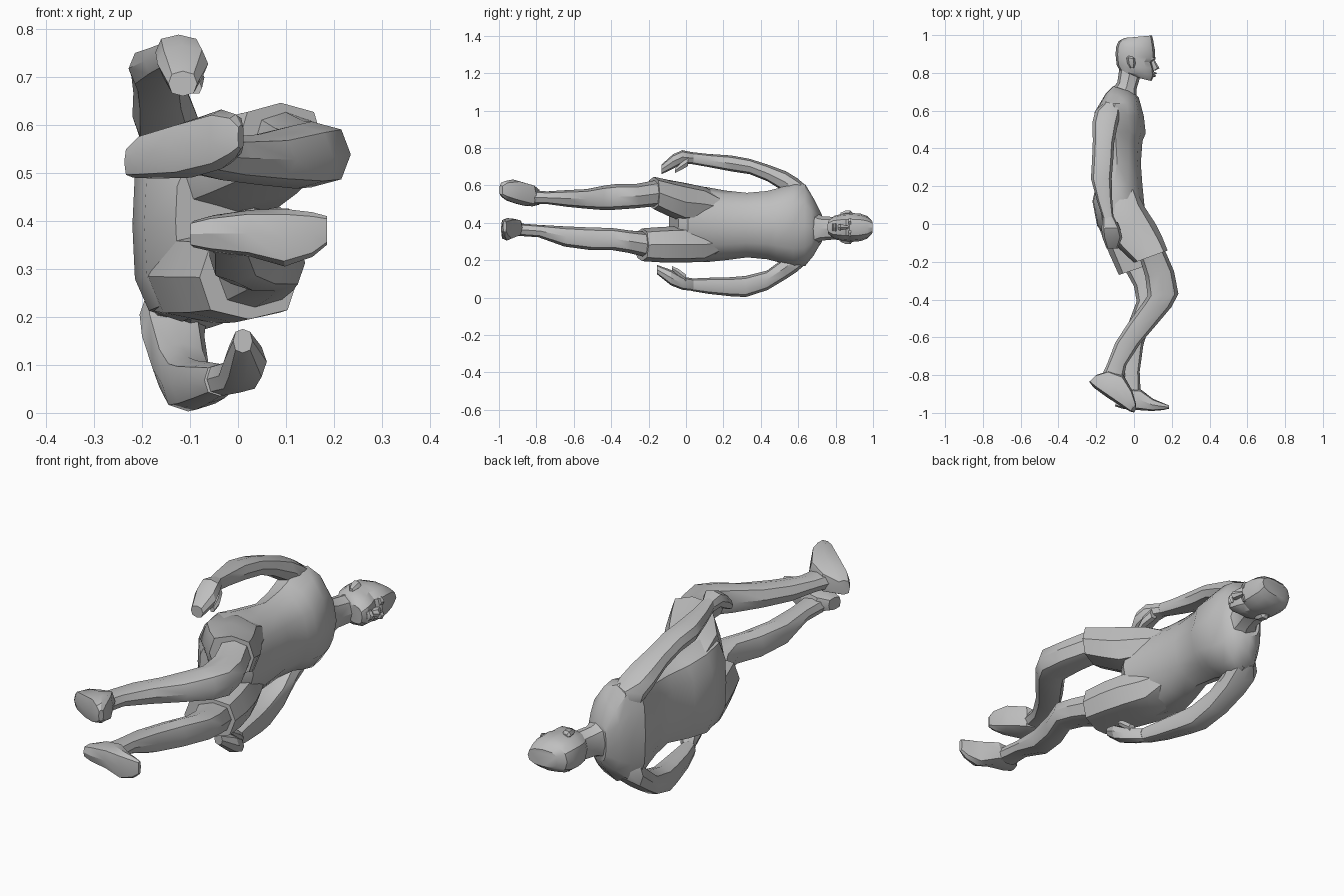
import bpy, bmesh, math

cube = bpy.data.objects.get("Cube")
if cube:
    bpy.data.objects.remove(cube, do_unlink=True)

# One plain grey for the whole figure
grey = bpy.data.materials.new("plain_grey")
grey.use_nodes = True
COLOUR = (0.52, 0.52, 0.52, 1)
grey.diffuse_color = COLOUR
bsdf = next(n for n in grey.node_tree.nodes if n.type == 'BSDF_PRINCIPLED')
bsdf.inputs["Base Color"].default_value = COLOUR
bsdf.inputs["Roughness"].default_value = 0.8


def power(v, p):
    return math.copysign(abs(v) ** p, v)


def loft(name, rings, sides=8, p=0.8, angle=32, lean=0.0):
    """Skin through rings (front_x, front_y, back_x, back_y, z_low, z_high).
    lean moves the widest part of every ring towards the back."""
    bm = bmesh.new()
    loops = []
    for fx, fy, bx, by, z0, z1 in rings:
        loop = []
        for i in range(sides):
            a = 2 * math.pi * i / sides
            c, s = power(math.cos(a), p), power(math.sin(a), p)
            c -= lean * s * s
            loop.append(bm.verts.new(((fx + bx) / 2 + c * (fx - bx) / 2,
                                      (fy + by) / 2 + c * (fy - by) / 2,
                                      (z0 + z1) / 2 + s * (z1 - z0) / 2)))
        loops.append(loop)
    for a, b in zip(loops, loops[1:]):
        for i in range(sides):
            j = (i + 1) % sides
            bm.faces.new((a[i], a[j], b[j], b[i]))
    bm.faces.new(loops[0])
    bm.faces.new(loops[-1])
    bmesh.ops.recalc_face_normals(bm, faces=bm.faces)
    mesh = bpy.data.meshes.new(name)
    bm.to_mesh(mesh)
    bm.free()
    mesh.materials.append(grey)
    ob = bpy.data.objects.new(name, mesh)
    bpy.context.collection.objects.link(ob)
    bpy.ops.object.select_all(action='DESELECT')
    ob.select_set(True)
    bpy.context.view_layer.objects.active = ob
    bpy.ops.object.shade_smooth_by_angle(angle=math.radians(angle))
    return ob


# Torso from pelvis to collar
loft("torso", [
    (0.04, -0.04, -0.13, -0.09, 0.27, 0.53),
    (0.07, 0.01, -0.195, -0.01, 0.20, 0.59),
    (0.055, 0.10, -0.22, 0.12, 0.19, 0.59),
    (0.045, 0.20, -0.198, 0.22, 0.20, 0.572),
    (0.036, 0.32, -0.165, 0.33, 0.215, 0.56),
    (0.045, 0.44, -0.18, 0.43, 0.205, 0.57),
    (0.062, 0.48, -0.195, 0.50, 0.19, 0.585),
    (0.052, 0.57, -0.21, 0.59, 0.16, 0.615),
    (0.035, 0.635, -0.18, 0.64, 0.17, 0.605),
    (0.025, 0.67, -0.15, 0.69, 0.225, 0.53),
    (0.0, 0.695, -0.11, 0.73, 0.285, 0.455),
], sides=12, p=0.85, angle=35, lean=0.25)

# Neck and head
loft("neck", [
    (0.015, 0.67, -0.12, 0.71, 0.285, 0.455),
    (0.012, 0.71, -0.088, 0.75, 0.305, 0.435),
    (0.035, 0.785, -0.078, 0.82, 0.312, 0.43),
])
loft("head", [
    (0.092, 0.757, 0.005, 0.778, 0.335, 0.415),
    (0.108, 0.785, -0.07, 0.803, 0.312, 0.438),
    (0.105, 0.825, -0.091, 0.84, 0.303, 0.447),
    (0.095, 0.855, -0.095, 0.87, 0.300, 0.450),
    (0.112, 0.875, -0.098, 0.90, 0.298, 0.452),
    (0.110, 0.925, -0.094, 0.94, 0.302, 0.449),
    (0.102, 0.97, -0.082, 0.968, 0.315, 0.436),
    (0.095, 0.998, -0.05, 0.985, 0.338, 0.414),
], sides=12, p=0.8, angle=30)

# Face details
loft("nose", [
    (0.108, 0.87, 0.08, 0.87, 0.368, 0.384),
    (0.135, 0.825, 0.08, 0.825, 0.357, 0.395),
    (0.112, 0.812, 0.08, 0.812, 0.362, 0.390),
], sides=6)
for name, y, reach in (("upper_lip", 0.798, 0.122), ("lower_lip", 0.784, 0.118)):
    loft(name, [(reach - 0.01, y + 0.007, 0.07, y + 0.007, 0.355, 0.397),
                (reach, y, 0.07, y, 0.352, 0.400),
                (reach - 0.01, y - 0.007, 0.07, y - 0.007, 0.358, 0.394)], sides=6)
for side, s in (("left", -1), ("right", 1)):
    def span(a, b):
        return tuple(sorted((0.376 + s * a, 0.376 + s * b)))
    loft(side + "_ear", [
        (0.0, 0.825, -0.02, 0.825, *span(0.06, 0.078)),
        (0.008, 0.85, -0.035, 0.85, *span(0.06, 0.090)),
        (0.005, 0.875, -0.04, 0.88, *span(0.06, 0.092)),
        (-0.005, 0.885, -0.03, 0.89, *span(0.06, 0.080)),
    ], sides=6)
    loft(side + "_brow", [
        (0.116, 0.882, 0.07, 0.882, *span(0.010, 0.052)),
        (0.112, 0.868, 0.07, 0.868, *span(0.014, 0.048)),
    ], sides=6)

# Arm on the high side
loft("right_arm", [
    (-0.075, 0.635, -0.155, 0.645, 0.50, 0.60),
    (-0.07, 0.59, -0.205, 0.60, 0.51, 0.638),
    (-0.085, 0.53, -0.22, 0.54, 0.56, 0.675),
    (-0.105, 0.43, -0.218, 0.44, 0.622, 0.712),
    (-0.11, 0.34, -0.222, 0.34, 0.66, 0.742),
    (-0.118, 0.24, -0.228, 0.24, 0.675, 0.76),
    (-0.115, 0.12, -0.195, 0.12, 0.698, 0.768),
    (-0.108, 0.03, -0.165, 0.03, 0.714, 0.778),
], p=0.8, angle=38)
loft("right_hand", [
    (-0.108, 0.04, -0.165, 0.04, 0.714, 0.776),
    (-0.075, -0.02, -0.172, -0.02, 0.715, 0.788),
    (-0.062, -0.07, -0.168, -0.07, 0.688, 0.766),
    (-0.085, -0.13, -0.145, -0.13, 0.66, 0.712),
])
loft("right_thumb", [
    (-0.085, 0.01, -0.125, 0.01, 0.70, 0.75),
    (-0.07, -0.03, -0.11, -0.03, 0.678, 0.72),
    (-0.075, -0.06, -0.10, -0.06, 0.664, 0.69),
], sides=6)

# Arm on the low side
loft("left_arm", [
    (-0.075, 0.635, -0.155, 0.645, 0.18, 0.285),
    (-0.065, 0.59, -0.205, 0.60, 0.14, 0.27),
    (-0.07, 0.53, -0.20, 0.54, 0.10, 0.22),
    (-0.06, 0.43, -0.178, 0.44, 0.04, 0.145),
    (-0.05, 0.32, -0.158, 0.32, 0.003, 0.116),
    (-0.035, 0.24, -0.138, 0.24, 0.007, 0.109),
    (-0.018, 0.12, -0.105, 0.12, 0.02, 0.106),
    (-0.005, 0.03, -0.07, 0.03, 0.035, 0.102),
], p=0.8, angle=38)
loft("left_hand", [
    (-0.005, 0.04, -0.07, 0.04, 0.035, 0.102),
    (0.045, -0.02, -0.04, -0.02, 0.042, 0.112),
    (0.06, -0.08, -0.03, -0.08, 0.065, 0.148),
    (0.03, -0.155, -0.01, -0.155, 0.125, 0.175),
])
loft("left_thumb", [
    (0.03, 0.0, -0.01, 0.0, 0.08, 0.125),
    (0.04, -0.04, 0.0, -0.04, 0.115, 0.155),
    (0.03, -0.075, 0.005, -0.075, 0.145, 0.17),
], sides=6)

# Shorts legs, running up into the hips
loft("right_shorts_leg", [
    (0.01, 0.18, -0.14, 0.20, 0.43, 0.54),
    (0.05, 0.10, -0.205, 0.11, 0.41, 0.59),
    (0.115, 0.0, -0.168, -0.03, 0.405, 0.615),
    (0.15, -0.07, -0.085, -0.125, 0.437, 0.63),
    (0.178, -0.14, 0.0, -0.205, 0.473, 0.646),
], p=0.72, angle=36)
loft("left_shorts_leg", [
    (0.01, 0.18, -0.14, 0.20, 0.24, 0.35),
    (0.048, 0.10, -0.205, 0.11, 0.192, 0.375),
    (0.09, 0.0, -0.186, -0.02, 0.187, 0.382),
    (0.115, -0.10, -0.132, -0.155, 0.188, 0.378),
    (0.126, -0.20, -0.08, -0.27, 0.195, 0.37),
], p=0.72, angle=36)

# Bare legs
loft("right_leg", [
    (0.155, -0.12, 0.03, -0.18, 0.49, 0.63),
    (0.212, -0.25, 0.06, -0.28, 0.478, 0.608),
    (0.235, -0.37, 0.072, -0.38, 0.47, 0.607),
    (0.198, -0.44, 0.045, -0.42, 0.467, 0.60),
    (0.122, -0.53, -0.035, -0.53, 0.475, 0.58),
    (0.032, -0.635, -0.10, -0.63, 0.485, 0.575),
    (-0.04, -0.745, -0.142, -0.74, 0.50, 0.568),
    (-0.055, -0.82, -0.165, -0.79, 0.50, 0.572),
], angle=38)
loft("left_leg", [
    (0.105, -0.18, -0.05, -0.24, 0.215, 0.35),
    (0.13, -0.29, 0.0, -0.33, 0.24, 0.36),
    (0.14, -0.38, 0.014, -0.41, 0.254, 0.372),
    (0.092, -0.50, -0.028, -0.52, 0.254, 0.375),
    (0.05, -0.64, -0.06, -0.66, 0.273, 0.381),
    (0.03, -0.78, -0.057, -0.80, 0.323, 0.389),
    (0.035, -0.89, -0.07, -0.90, 0.33, 0.397),
], angle=38)

# Feet, heel to toe, with the instep as front and the sole as back
loft("right_foot", [
    (-0.20, -0.80, -0.237, -0.835, 0.49, 0.555),
    (-0.13, -0.775, -0.215, -0.865, 0.488, 0.585),
    (-0.055, -0.80, -0.14, -0.92, 0.49, 0.61),
    (-0.01, -0.88, -0.06, -0.97, 0.508, 0.632),
    (0.01, -0.95, -0.02, -0.993, 0.532, 0.622),
    (0.012, -0.98, 0.0, -0.998, 0.55, 0.60),
], p=0.6)
loft("left_foot", [
    (-0.085, -0.90, -0.10, -0.965, 0.345, 0.40),
    (-0.04, -0.87, -0.06, -0.978, 0.335, 0.412),
    (0.035, -0.875, 0.02, -0.985, 0.325, 0.423),
    (0.10, -0.925, 0.095, -0.99, 0.305, 0.425),
    (0.155, -0.948, 0.155, -0.985, 0.325, 0.418),
    (0.185, -0.96, 0.185, -0.978, 0.35, 0.41),
], p=0.6)
